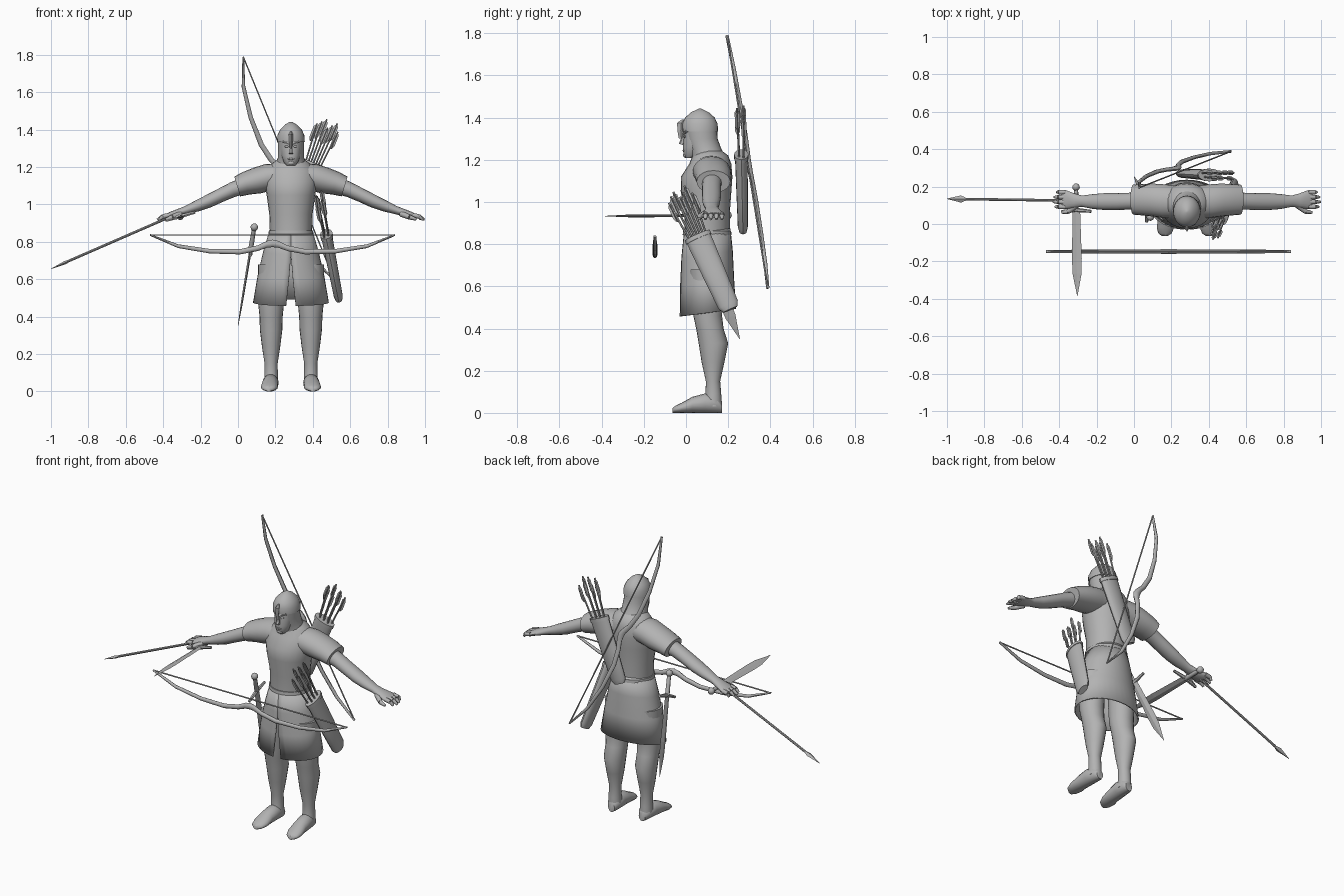
import bpy
import bmesh
from math import sin, cos, pi
from mathutils import Vector as V

cube = bpy.data.objects.get("Cube")
if cube:
    bpy.data.objects.remove(cube)

grey = bpy.data.materials.new("plain grey")
grey.use_nodes = True
grey.diffuse_color = (0.45, 0.45, 0.45, 1)
grey.node_tree.nodes["Principled BSDF"].inputs["Base Color"].default_value = grey.diffuse_color

X, Y, Z = V((1, 0, 0)), V((0, 1, 0)), V((0, 0, 1))
MID = 0.283  # centre line of the figure


def tube(bm, stations, u, v, n=20, gaps=None):
    """Skin elliptical sections (centre, radius along u, radius along v)."""
    rows = []
    for i, (c, a, b) in enumerate(stations):
        g = gaps[i] if gaps else 0
        steps = n + 1 if gaps else n
        angles = [-pi / 2 + g + (2 * pi - 2 * g) * k / n for k in range(steps)]
        rows.append([bm.verts.new(V(c) + u * a * cos(t) + v * b * sin(t)) for t in angles])
    for r, s in zip(rows, rows[1:]):
        for k in range(n):
            j = k + 1 if gaps else (k + 1) % n
            bm.faces.new((r[k], r[j], s[j], s[k]))
    if not gaps:
        bm.faces.new(rows[0])
        bm.faces.new(rows[-1])


def rod(bm, p, q, r, r2=None, n=6):
    p, q = V(p), V(q)
    d = (q - p).normalized()
    u = d.cross(Y if abs(d.y) < 0.8 else X).normalized()
    r2 = r if r2 is None else r2
    tube(bm, [(p, r, r), (q, r2, r2)], u, d.cross(u), n)


def ball(bm, c, size):
    made = bmesh.ops.create_uvsphere(bm, u_segments=16, v_segments=10, radius=1)["verts"]
    for w in made:
        w.co = V(c) + V([w.co[i] * size[i] for i in range(3)])


def finish(bm, name, smooth=True, angle=0.8):
    bmesh.ops.recalc_face_normals(bm, faces=bm.faces)
    mesh = bpy.data.meshes.new(name)
    bm.to_mesh(mesh)
    bm.free()
    ob = bpy.data.objects.new(name, mesh)
    bpy.context.collection.objects.link(ob)
    mesh.materials.append(grey)
    if smooth:
        bpy.ops.object.select_all(action="DESELECT")
        ob.select_set(True)
        bpy.context.view_layer.objects.active = ob
        bpy.ops.object.shade_smooth_by_angle(angle=angle)
    return ob


def upright(rows, x=MID):
    return [((x, cy, z), a, b) for z, cy, a, b in rows]


# Torso
bm = bmesh.new()
tube(bm, upright([(.83, .1, .112, .108), (.95, .1, .116, .108), (1.05, .095, .13, .12),
                  (1.12, .098, .142, .122), (1.18, .115, .135, .1), (1.22, .115, .1, .085),
                  (1.25, .1, .06, .06)]), X, Y, 24)
finish(bm, "tunic_torso")

# Skirt, open below with a front slit
bm = bmesh.new()
slant = (Y + Z * .13)
tube(bm, upright([(.86, .1, .115, .111), (.75, .1, .148, .122), (.62, .1, .178, .128),
                  (.475, .103, .203, .134)]), X, slant, 32, gaps=[0, 0, .06, .13])
skirt = finish(bm, "tunic_skirt")
skirt.modifiers.new("cloth", "SOLIDIFY").thickness = .008
bm = bmesh.new()
tube(bm, upright([(.843, .1, .12, .116), (.862, .1, .118, .114)]), X, Y, 32)
finish(bm, "belt", angle=.5)

# Head with mail coif
bm = bmesh.new()
tube(bm, upright([(1.14, .12, .11, .09), (1.2, .115, .09, .083), (1.25, .09, .07, .078),
                  (1.3, .073, .07, .077), (1.36, .067, .07, .08)]), X, Y, 24)
finish(bm, "coif")
bm = bmesh.new()
tube(bm, upright([(1.335, .068, .074, .084), (1.37, .066, .072, .084), (1.4, .066, .058, .07),
                  (1.425, .066, .034, .042), (1.442, .066, .006, .007)]), X, Y, 24)
finish(bm, "helmet")
bm = bmesh.new()
tube(bm, upright([(1.3, -.022, .006, .012), (1.34, -.025, .01, .016), (1.375, -.022, .012, .02),
                  (1.39, -.012, .004, .01)]), X, Y, 4)
finish(bm, "nose_guard", False)
bm = bmesh.new()
tube(bm, upright([(1.208, .02, .022, .024), (1.225, .03, .038, .042), (1.26, .035, .05, .05),
                  (1.3, .04, .054, .052), (1.34, .04, .055, .05)]), X, Y)
rod(bm, (MID, -.005, 1.325), (MID, -.022, 1.272), .008, .013)
ball(bm, (MID, -.008, 1.243), (.02, .008, .006))
ball(bm, (MID, -.002, 1.222), (.02, .012, .012))
for s in (-1, 1):
    ball(bm, (MID + s * .022, -.006, 1.31), (.012, .006, .006))
    rod(bm, (MID + s * .006, -.01, 1.322), (MID + s * .042, .002, 1.335), .007)
finish(bm, "face")

for s, side in ((1, "left"), (-1, "right")):
    def along(rows):
        return [((MID + s * dx, cy, z), rz, ry) for dx, z, rz, ry, cy in rows]

    # Sleeve, its cuff square to the arm
    bm = bmesh.new()
    tube(bm, along([(.05, 1.15, .07, .085, .118), (.12, 1.145, .07, .09, .122),
                    (.18, 1.128, .068, .088, .128), (.24, 1.113, .06, .084, .13),
                    (.287, 1.096, .053, .08, .13)]), Z + X * s * .3, Y)
    finish(bm, side + "_sleeve")

    # Arm and palm
    bm = bmesh.new()
    tube(bm, along([(.22, 1.11, .045, .05, .125), (.31, 1.08, .039, .045, .122),
                    (.37, 1.052, .036, .045, .12), (.44, 1.018, .034, .045, .12),
                    (.5, .993, .029, .04, .12), (.56, .97, .021, .03, .122),
                    (.6, .957, .019, .038, .125), (.645, .943, .016, .05, .13),
                    (.665, .936, .011, .048, .132)]), Z + X * s * .3, Y, 16)
    for k in range(4):
        y = .092 + .026 * k
        reach = (.705, .715, .71, .695)[k]
        knuckle = (MID + s * .65, y, .942)
        joint = (MID + s * .685, y, .936)
        rod(bm, knuckle, joint, .013, .012, 8)
        rod(bm, joint, (MID + s * reach, y, .918), .012, .006, 8)
    rod(bm, (MID + s * .59, .1, .95), (MID + s * .635, .066, .932), .016, .013, 8)
    rod(bm, (MID + s * .635, .066, .932), (MID + s * .67, .062, .92), .013, .007, 8)
    finish(bm, side + "_arm")

    # Leg
    bm = bmesh.new()
    tube(bm, upright([(.68, .1, .07, .085), (.46, .103, .068, .068), (.4, .113, .062, .065),
                      (.33, .13, .06, .07), (.24, .128, .049, .054), (.15, .128, .035, .034),
                      (.09, .13, .036, .037), (.03, .128, .038, .042)], MID + s * .106), X, Y)
    finish(bm, side + "_leg")

    # Shoe, lofted from heel to toe
    bm = bmesh.new()
    shoe = [(.17, .028, .022), (.15, .04, .036), (.09, .046, .043), (.03, .038, .043),
            (-.02, .024, .046), (-.05, .017, .036), (-.064, .011, .016)]
    tube(bm, [((MID + s * (.108 + (.1 - y) * .06), y, h), w, h) for y, h, w in shoe], X, Z, 16)
    finish(bm, side + "_shoe")


def bow(name, centre, length_dir, depth_dir):
    """Recurve bow: string through centre, limbs bulging along depth_dir."""
    c, l = V(centre), V(length_dir).normalized()
    d = V(depth_dir)
    d = (d - l * d.dot(l)).normalized()
    half = [(.655, 0, .005), (.505, .06, .01), (.335, .087, .012), (.175, .09, .014),
            (.08, .071, .015), (.03, .05, .018)]
    curve = [(-t, e, w) for t, e, w in half] + [(0, .045, .02)] + half[::-1]
    bm = bmesh.new()
    tube(bm, [(c + l * t + d * e, w, .006 + w * .35) for t, e, w in curve], d, l.cross(d), 8)
    finish(bm, name)
    bm = bmesh.new()
    rod(bm, c - l * .65, c + l * .65, .004)
    finish(bm, name + "_string")


bow("front_bow", (.185, -.147, .837), X, -Z)
bow("back_bow", (.273, .291, 1.19), (.49, .194, -1.2), (-.93, .18, -.38))


def sword(name, pommel, tip, width_dir):
    p, q = V(pommel), V(tip)
    d = (q - p).normalized()
    w = V(width_dir)
    w = (w - d * w.dot(d)).normalized()
    t = d.cross(w)
    bm = bmesh.new()
    tube(bm, [(p + d * .14, .021, .007), (p + d * .4, .027, .006), (p + d * .48, .025, .005),
              (q, .001, .001)], w, t, 4)
    finish(bm, name + "_blade", False)
    bm = bmesh.new()
    ball(bm, p + d * .018, (.02, .02, .02))
    rod(bm, p + d * .02, p + d * .14, .011, .013, 8)
    for s in (-1, 1):
        rod(bm, p + d * .14, p + d * .148 + w * s * .082, .012, .008)
    finish(bm, name + "_hilt")


sword("held_sword", (-.31, .215, .937), (-.303, -.385, .933), (1, 0, .28))
sword("hip_sword", (.09, .03, .895), (0, .255, .35), (0, .9, .4))

# Spear in the right hand
bm = bmesh.new()
neck = V((-.9, .133, .7))
point = V((-1, .135, .655))
rod(bm, (-.31, .125, .957), neck, .007, .007, 8)
tube(bm, [(neck, .008, .006), (neck.lerp(point, .25), .019, .009), (point, .001, .001)],
     Y, (point - neck).cross(Y).normalized(), 4)
finish(bm, "spear", angle=.6)


def quiver(name, top, bottom, width_dir):
    a, b = V(top), V(bottom)
    up = (a - b).normalized()
    w = V(width_dir)
    w = (w - up * w.dot(up)).normalized()
    t = up.cross(w)
    bm = bmesh.new()
    tube(bm, [(b, .036, .018), (b + up * .025, .05, .024), (b.lerp(a, .5), .056, .027),
              (a - up * .02, .061, .03), (a - up * .02, .065, .034), (a, .065, .034)], w, t, 16)
    finish(bm, name, angle=.6)
    # Arrows with crossed feathers
    bm = bmesh.new()
    for k in range(7):
        off = w * (.016 * (k - 3)) + t * (.012 * (-1) ** k)
        end = a + off * 1.25 + up * (.2 + .02 * (k % 3))
        rod(bm, a + off * .8 - up * .05, end, .005)
        for u, v in ((w, t), (t, w)):
            tube(bm, [(end - up * .1, .003, .002), (end - up * .08, .012, .002),
                      (end - up * .02, .012, .002), (end - up * .008, .004, .002)], u, v, 4)
    finish(bm, name + "_arrows", False)


quiver("back_quiver", (.405, .262, 1.225), (.26, .27, .86), X)
quiver("hip_quiver", (.472, .053, .842), (.54, .21, .49), (0, .9, .4))
